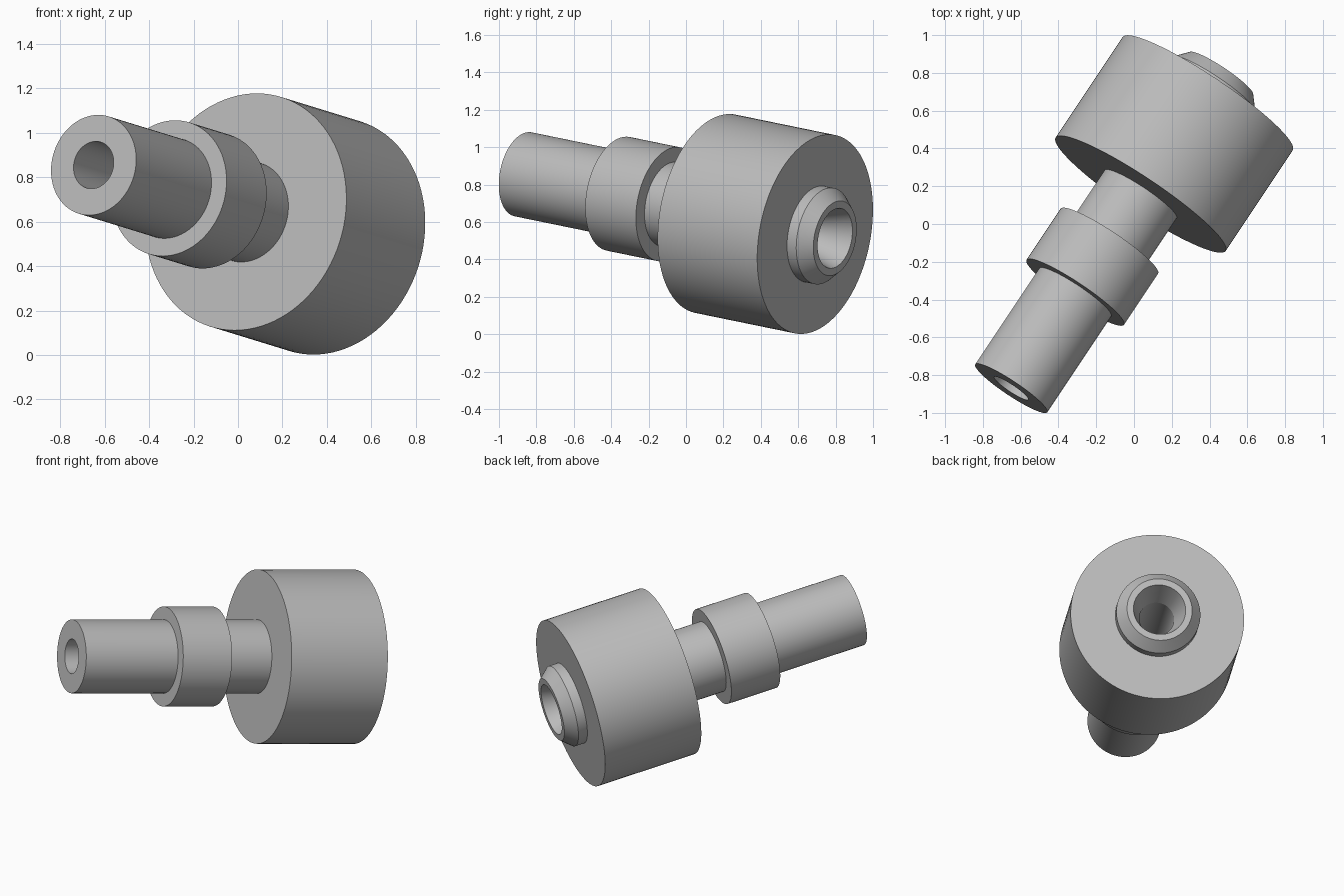
import bpy, bmesh, math
from mathutils import Vector

if "Cube" in bpy.data.objects:
    bpy.data.objects.remove(bpy.data.objects["Cube"])

SEGMENTS = 96
START = Vector((-0.65, -0.87, 0.855))   # centre of the slim shaft end
END = Vector((0.39, 0.69, 0.535))       # centre of the large drum's outer face
AXIS = END - START
L = AXIS.length

grey = bpy.data.materials.new("plain grey")
grey.diffuse_color = (0.5, 0.5, 0.5, 1)
grey.use_nodes = True
grey.node_tree.nodes["Principled BSDF"].inputs["Base Color"].default_value = grey.diffuse_color

# Closed section (radius, distance along the axis), bore included
profile = [
    (0.108, 0), (0.229, 0),                       # shaft end
    (0.229, 0.62), (0.31, 0.62),                  # collar
    (0.31, 0.95), (0.229, 0.95),
    (0.229, 1.253), (0.541, 1.253),               # drum
    (0.541, L), (0.262, L),
    (0.262, L + 0.06), (0.203, L + 0.13),         # chamfered boss
    (0.163, L + 0.13), (0.108, L - 0.04),         # tapered mouth into the bore
]

# Revolve the section around the local z axis
bm = bmesh.new()
rings = []
for i in range(SEGMENTS):
    a = 2 * math.pi * i / SEGMENTS
    rings.append([bm.verts.new((r * math.cos(a), r * math.sin(a), t)) for r, t in profile])
n = len(profile)
for i in range(SEGMENTS):
    p, q = rings[i], rings[(i + 1) % SEGMENTS]
    for j in range(n):
        k = (j + 1) % n
        bm.faces.new((p[j], q[j], q[k], p[k]))
bmesh.ops.recalc_face_normals(bm, faces=bm.faces)
mesh = bpy.data.meshes.new("stepped_shaft")
bm.to_mesh(mesh)
bm.free()
mesh.materials.append(grey)

# Lay the part along its tilted axis
shaft = bpy.data.objects.new("stepped_shaft", mesh)
bpy.context.collection.objects.link(shaft)
shaft.location = START
shaft.rotation_euler = AXIS.to_track_quat('Z', 'Y').to_euler()
bpy.context.view_layer.objects.active = shaft
shaft.select_set(True)
bpy.ops.object.shade_smooth_by_angle(angle=math.radians(14))
